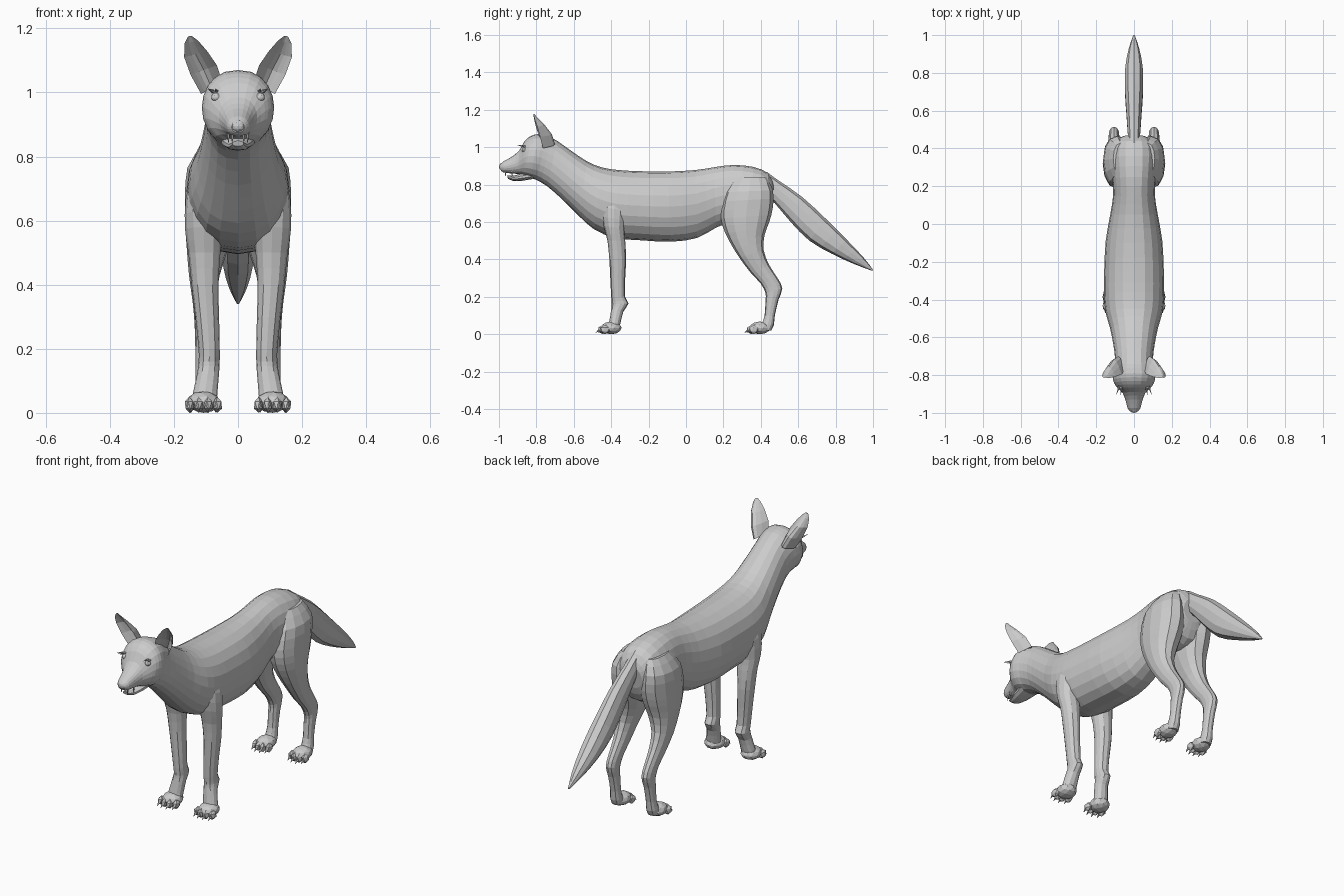
import bpy, bmesh, math
from mathutils import Vector, Matrix


def finish(name, bm, mirror=False):
    bmesh.ops.recalc_face_normals(bm, faces=bm.faces)
    mesh = bpy.data.meshes.new(name)
    bm.to_mesh(mesh)
    bm.free()
    ob = bpy.data.objects.new(name, mesh)
    bpy.context.collection.objects.link(ob)
    if mirror:
        ob.modifiers.new("Mirror", 'MIRROR')
    return ob


def catmull(a, b, c, d, t):
    return 0.5 * (2 * b + (c - a) * t + (2 * a - 5 * b + 4 * c - d) * t * t
                  + (3 * b - a - 3 * c + d) * t ** 3)


def smooth_rows(rows, steps):
    out = []
    for i in range(len(rows) - 1):
        p = [rows[max(0, min(len(rows) - 1, i + k))] for k in (-1, 0, 1, 2)]
        for s in range(steps):
            out.append([catmull(*v, s / steps) for v in zip(*p)])
    return out + [rows[-1]]


def skin(bm, rings, cap_start=True, cap_end=True):
    n = len(rings[0])
    for r, q in zip(rings, rings[1:]):
        for i in range(n):
            j = (i + 1) % n
            bm.faces.new((r[i], r[j], q[j], q[i]))
    if cap_start:
        bm.faces.new(rings[0][::-1])
    if cap_end:
        bm.faces.new(rings[-1])


# Each row: one edge (y, z), opposite edge (y, z), half width, centre x
def loft(name, rows, sides=12, steps=2, mirror=False, caps=(True, True)):
    bm = bmesh.new()
    rings = []
    for y1, z1, y2, z2, w, xc in smooth_rows(rows, steps):
        ring = []
        for k in range(sides):
            a = math.tau * k / sides
            s, c = math.sin(a), math.cos(a)
            x = xc + w * math.copysign(abs(s) ** 0.85, s)
            ring.append(bm.verts.new((x, (y1 + y2) / 2 + c * (y1 - y2) / 2,
                                      (z1 + z2) / 2 + c * (z1 - z2) / 2)))
        rings.append(ring)
    skin(bm, rings, *caps)
    return finish(name, bm, mirror)


def ball(bm, pos, size, sub=2):
    m = Matrix.Translation(pos) @ Matrix.Diagonal((*size, 1))
    bmesh.ops.create_icosphere(bm, subdivisions=sub, radius=1, matrix=m)


def spike(bm, start, end, r):
    d = Vector(end) - Vector(start)
    m = (Matrix.Translation((Vector(start) + Vector(end)) / 2)
         @ d.to_track_quat('Z', 'Y').to_matrix().to_4x4())
    bmesh.ops.create_cone(bm, cap_ends=True, segments=5, radius1=r,
                          radius2=0.0005, depth=d.length, matrix=m)


# Torso and neck
neck_end = (-0.74, 1.06, -0.80, 0.825, 0.105, 0)
loft("torso", [
    (0.47, 0.80, 0.455, 0.68, 0.06, 0),
    (0.44, 0.86, 0.42, 0.60, 0.11, 0),
    (0.36, 0.895, 0.34, 0.57, 0.125, 0),
    (0.25, 0.905, 0.22, 0.585, 0.115, 0),
    (0.15, 0.893, 0.16, 0.57, 0.11, 0),
    (0.05, 0.878, 0.06, 0.515, 0.125, 0),
    (-0.10, 0.87, -0.08, 0.495, 0.15, 0),
    (-0.25, 0.872, -0.25, 0.503, 0.158, 0),
    (-0.36, 0.878, -0.38, 0.515, 0.16, 0),
    (-0.45, 0.892, -0.49, 0.56, 0.15, 0),
    (-0.53, 0.925, -0.57, 0.63, 0.127, 0),
    (-0.62, 0.985, -0.65, 0.71, 0.11, 0),
    (-0.69, 1.035, -0.74, 0.79, 0.10, 0),
    neck_end], sides=20, caps=(True, False))

# Head and muzzle
loft("head", [
    neck_end,
    (-0.79, 1.07, -0.83, 0.835, 0.113, 0),
    (-0.83, 1.06, -0.86, 0.845, 0.104, 0),
    (-0.865, 1.03, -0.875, 0.852, 0.085, 0),
    (-0.89, 0.985, -0.90, 0.857, 0.06, 0),
    (-0.93, 0.95, -0.935, 0.86, 0.045, 0),
    (-0.975, 0.925, -0.975, 0.865, 0.034, 0),
    (-0.994, 0.908, -0.99, 0.875, 0.02, 0)], sides=20, caps=(False, True))

# Lower jaw
loft("jaw", [
    (-0.82, 0.87, -0.82, 0.83, 0.055, 0),
    (-0.88, 0.86, -0.88, 0.82, 0.045, 0),
    (-0.92, 0.848, -0.925, 0.82, 0.03, 0),
    (-0.957, 0.85, -0.952, 0.832, 0.018, 0)], sides=10)

# Nose
bm = bmesh.new()
ball(bm, (0, -0.985, 0.896), (0.022, 0.015, 0.02))
finish("nose", bm)

# Eyes, lashes and fangs
bm = bmesh.new()
ball(bm, (0.068, -0.865, 0.985), (0.016, 0.013, 0.014))
finish("eyes", bm, True)
bm = bmesh.new()
for dx in (0, 0.012):
    spike(bm, (0.066 + dx, -0.86, 1.003), (0.07 + dx * 2, -0.905, 1.012), 0.006)
finish("lashes", bm, True)
bm = bmesh.new()
for x, y in ((0.018, -0.965), (0.03, -0.93)):
    spike(bm, (x, y, 0.875), (x, y, 0.842), 0.006)
finish("fangs", bm, True)

# Ears: cupped shells open to the front
bm = bmesh.new()
rings = []
for inner, outer, depth in (
        ((0.05, -0.775, 1.035), (0.115, -0.765, 0.995), 0.07),
        ((0.066, -0.795, 1.085), (0.148, -0.78, 1.055), 0.07),
        ((0.097, -0.808, 1.13), (0.168, -0.795, 1.11), 0.045),
        ((0.125, -0.814, 1.162), (0.167, -0.81, 1.152), 0.018),
        ((0.145, -0.816, 1.177), (0.156, -0.815, 1.175), 0.006)):
    a, b = Vector(inner), Vector(outer)
    back = [(k / 6, 1.0) for k in range(7)]
    front = [(k / 6, 0.75) for k in range(5, 0, -1)]
    rings.append([bm.verts.new(a.lerp(b, t) + Vector((0, f * depth * math.sin(math.pi * t), 0)))
                  for t, f in back + front])
skin(bm, rings)
finish("ears", bm, True)

# Front legs with shoulders
loft("front_legs", [
    (-0.42, 0.77, -0.33, 0.77, 0.03, 0.105),
    (-0.45, 0.68, -0.32, 0.66, 0.056, 0.107),
    (-0.44, 0.58, -0.33, 0.56, 0.058, 0.107),
    (-0.42, 0.50, -0.325, 0.50, 0.050, 0.105),
    (-0.41, 0.40, -0.32, 0.40, 0.042, 0.103),
    (-0.405, 0.30, -0.325, 0.30, 0.037, 0.096),
    (-0.40, 0.20, -0.325, 0.20, 0.033, 0.09),
    (-0.397, 0.16, -0.307, 0.165, 0.033, 0.09),
    (-0.40, 0.13, -0.335, 0.12, 0.034, 0.093),
    (-0.41, 0.07, -0.35, 0.06, 0.038, 0.102),
    (-0.42, 0.02, -0.36, 0.02, 0.04, 0.107)], mirror=True)

# Hind legs with thighs
loft("hind_legs", [
    (0.26, 0.84, 0.43, 0.84, 0.04, 0.07),
    (0.21, 0.76, 0.465, 0.77, 0.07, 0.088),
    (0.185, 0.66, 0.465, 0.68, 0.08, 0.085),
    (0.195, 0.58, 0.445, 0.60, 0.077, 0.088),
    (0.23, 0.50, 0.42, 0.53, 0.065, 0.095),
    (0.285, 0.41, 0.415, 0.45, 0.048, 0.105),
    (0.345, 0.33, 0.445, 0.37, 0.036, 0.106),
    (0.40, 0.27, 0.49, 0.30, 0.030, 0.106),
    (0.425, 0.22, 0.515, 0.245, 0.028, 0.106),
    (0.425, 0.18, 0.495, 0.185, 0.027, 0.106),
    (0.42, 0.10, 0.475, 0.10, 0.026, 0.106),
    (0.405, 0.055, 0.47, 0.05, 0.03, 0.107),
    (0.39, 0.02, 0.455, 0.02, 0.032, 0.107)], mirror=True)

# Paws: pad, four toes and claws each
for name, y, k in (("front_paws", -0.40, 1.0), ("hind_paws", 0.395, 0.9)):
    bm = bmesh.new()
    ball(bm, (0.108, y, 0.034), (0.052 * k, 0.056, 0.034))
    for dx, dy in ((-0.044, 0.0), (-0.015, -0.012), (0.015, -0.012), (0.044, 0.0)):
        x, ty = 0.108 + dx * k, y - 0.033 + dy
        ball(bm, (x, ty, 0.025), (0.016 * k, 0.028, 0.025), 1)
        spike(bm, (x, ty - 0.018, 0.022), (x, ty - 0.038, 0.008), 0.007)
    finish(name, bm, True)

# Bushy tail
loft("tail", [
    (0.43, 0.87, 0.43, 0.74, 0.03, 0),
    (0.50, 0.818, 0.475, 0.70, 0.035, 0),
    (0.62, 0.735, 0.56, 0.60, 0.042, 0),
    (0.75, 0.615, 0.66, 0.50, 0.05, 0),
    (0.86, 0.505, 0.78, 0.43, 0.048, 0),
    (0.95, 0.41, 0.90, 0.375, 0.028, 0),
    (1.0, 0.345, 0.996, 0.339, 0.004, 0)], sides=10)
